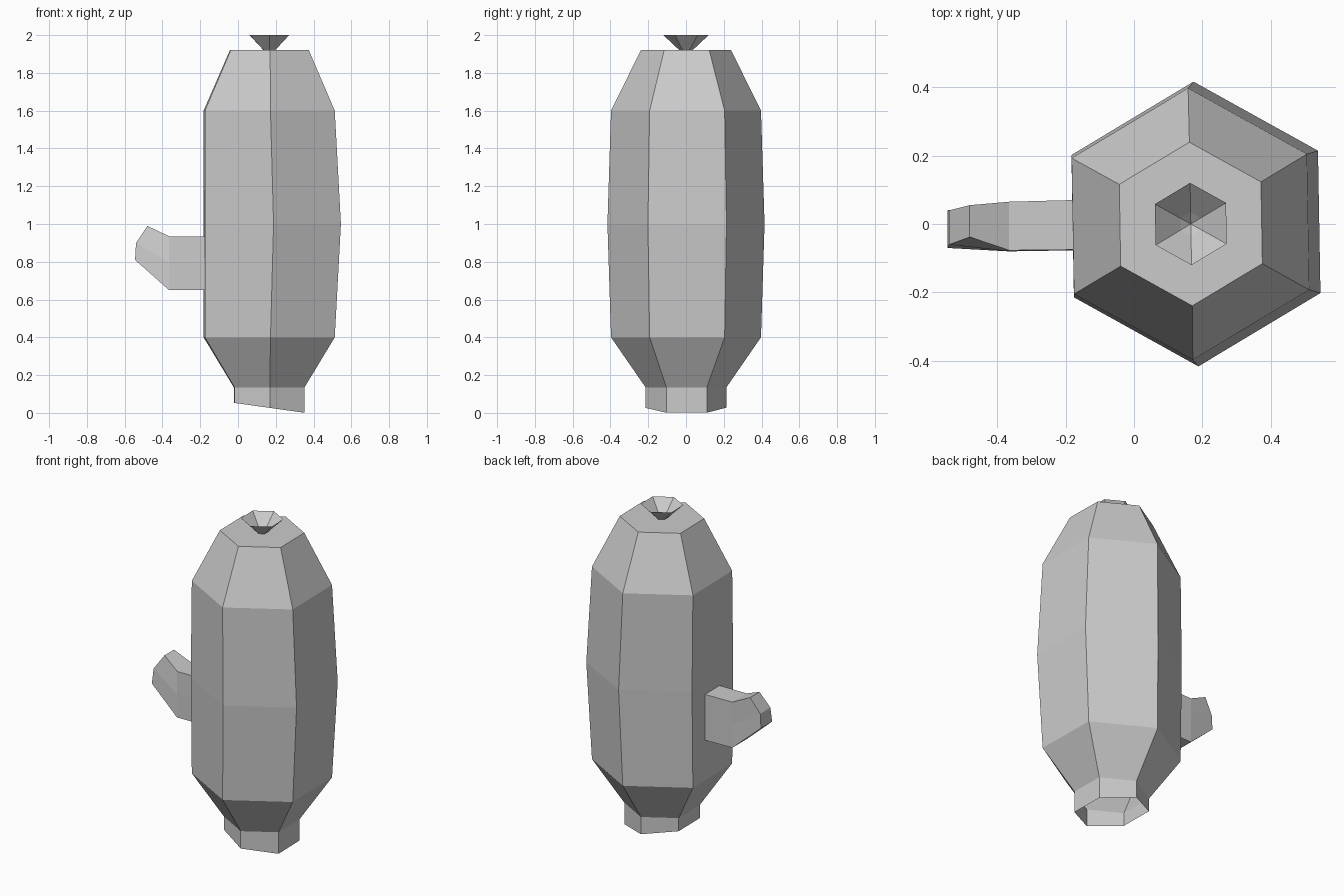
import bpy, bmesh
from math import sin, cos, radians

if "Cube" in bpy.data.objects:
    bpy.data.objects.remove(bpy.data.objects["Cube"])


def finish(name, bm):
    bmesh.ops.recalc_face_normals(bm, faces=bm.faces)
    mesh = bpy.data.meshes.new(name)
    bm.to_mesh(mesh)
    bm.free()
    ob = bpy.data.objects.new(name, mesh)
    bpy.context.collection.objects.link(ob)
    return ob


def loft(bm, rings):
    """Skin consecutive closed rings of points with quads."""
    rows = [[bm.verts.new(p) for p in ring] for ring in rings]
    for a, b in zip(rows, rows[1:]):
        n = len(a)
        for i in range(n):
            j = (i + 1) % n
            bm.faces.new((a[i], a[j], b[j], b[i]))
    return rows


def hexagon(cx, r, z, slope=0.0):
    pts = []
    for i in range(6):
        a = radians(91 + 60 * i)
        x, y = r * cos(a), r * sin(a)
        pts.append((cx + x, y, z - slope * x))
    return pts


# Trunk: open slanted base, hexagonal barrel, flat top
bm = bmesh.new()
loft(bm, [
    hexagon(0.165, 0.214, 0.027, 0.14),
    hexagon(0.165, 0.214, 0.135),
    hexagon(0.165, 0.397, 0.40),
    hexagon(0.181, 0.416, 1.00),
    hexagon(0.165, 0.397, 1.60),
    hexagon(0.166, 0.239, 1.92),
    hexagon(0.166, 0.035, 1.92),
])
finish("trunk", bm)

# Flower: open hexagonal funnel on the top
bm = bmesh.new()
rows = loft(bm, [hexagon(0.166, 0.035, 1.92), hexagon(0.166, 0.12, 2.0)])
tip = bm.verts.new((0.166, 0, 1.893))
for i in range(6):
    bm.faces.new((rows[0][i], rows[0][(i + 1) % 6], tip))
finish("flower", bm)


# Side arm: box section with a middle edge on each side, bent upwards
def section(*levels):
    """levels: (x, front y, back y, z) from bottom to top."""
    front = [(x, f, z) for x, f, b, z in levels]
    back = [(x, b, z) for x, f, b, z in levels]
    return front + back[::-1]


bm = bmesh.new()
rows = loft(bm, [
    section((-0.178, -0.075, 0.07, 0.65), (-0.178, -0.077, 0.07, 0.79), (-0.178, -0.075, 0.07, 0.935)),
    section((-0.365, -0.08, 0.065, 0.65), (-0.365, -0.08, 0.065, 0.795), (-0.365, -0.077, 0.065, 0.935)),
    section((-0.545, -0.07, 0.04, 0.81), (-0.54, -0.06, 0.04, 0.90), (-0.48, -0.038, 0.055, 0.99)),
])
e = rows[-1]
bm.faces.new((e[0], e[1], e[4], e[5]))
bm.faces.new((e[1], e[2], e[3], e[4]))
finish("arm", bm)
